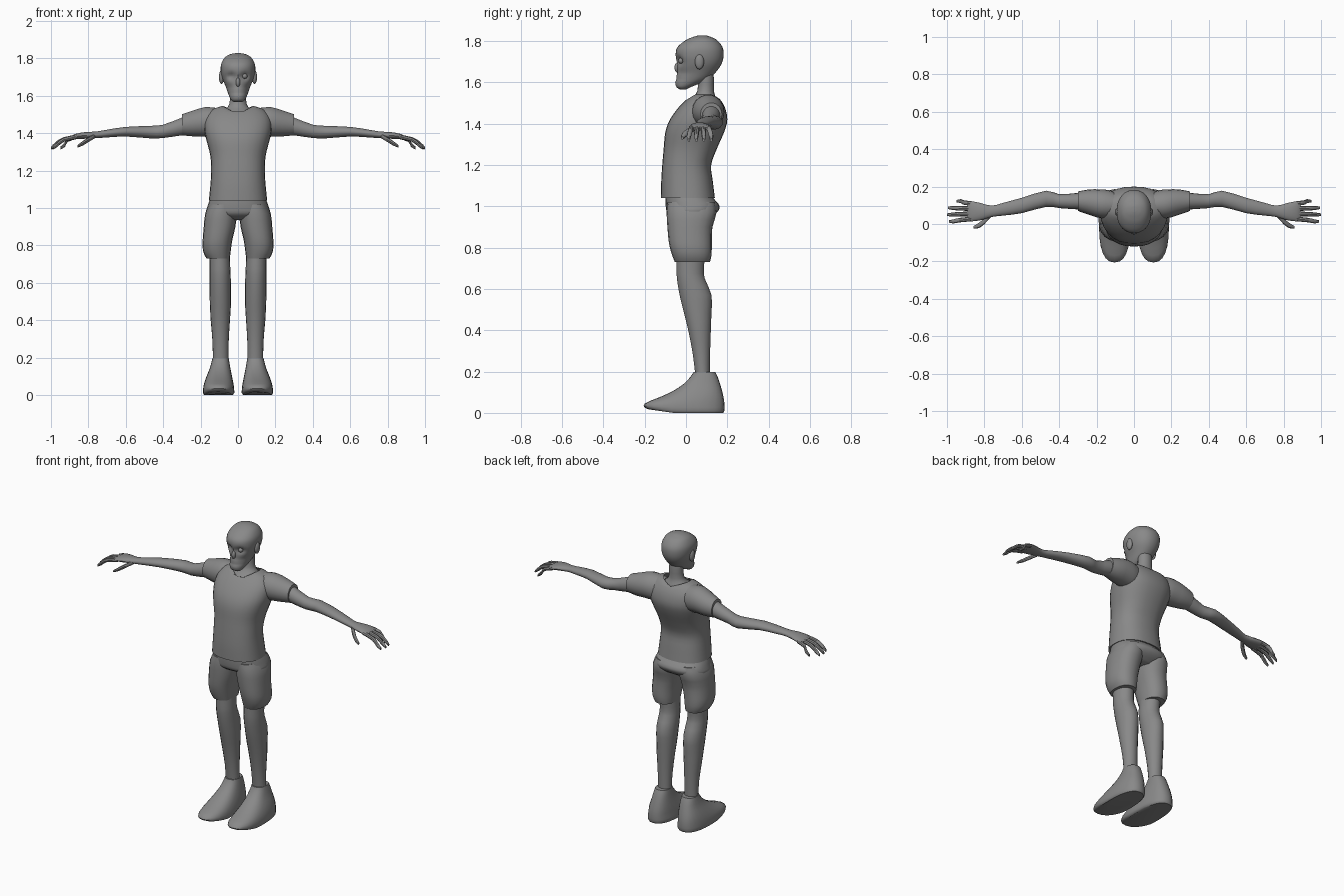
import bpy, bmesh, math
from mathutils import Vector

grey = bpy.data.materials.new("plain_grey")
grey.diffuse_color = (0.25, 0.25, 0.25, 1)


def finish(name, bm, mirror=False, angle=40):
    bmesh.ops.recalc_face_normals(bm, faces=bm.faces)
    me = bpy.data.meshes.new(name)
    bm.to_mesh(me)
    bm.free()
    me.materials.append(grey)
    ob = bpy.data.objects.new(name, me)
    bpy.context.collection.objects.link(ob)
    bpy.ops.object.select_all(action='DESELECT')
    ob.select_set(True)
    bpy.context.view_layer.objects.active = ob
    bpy.ops.object.shade_smooth_by_angle(angle=math.radians(angle))
    if mirror:
        ob.modifiers.new("Mirror", 'MIRROR').use_mirror_merge = False
    return ob


def refine(rows, n):
    """Smooth in-between sections along a list of section rows."""
    out = []
    for i in range(len(rows) - 1):
        a, b = rows[max(i - 1, 0)], rows[i]
        c, d = rows[i + 1], rows[min(i + 2, len(rows) - 1)]
        for k in range(n):
            t = k / n
            out.append([0.5 * (2 * q + (r - p) * t + (2 * p - 5 * q + 4 * r - s) * t * t
                               + (3 * q - p - 3 * r + s) * t ** 3)
                        for p, q, r, s in zip(a, b, c, d)])
    return out + [rows[-1]]


def rounded(t, e):
    c, s = math.cos(t), math.sin(t)
    return (math.copysign(abs(c) ** e, c), math.copysign(abs(s) ** e, s))


def loft(rows, axis, sides=20, n=2, e=1.0, caps=(True, True), warp=None):
    """axis 'z': rows (z, x0, x1, y0, y1). axis 'x': rows (x, y, z, ry, rz)."""
    bm = bmesh.new()
    rings = []
    for r in refine(rows, n):
        ring = []
        for k in range(sides):
            u, v = rounded(2 * math.pi * k / sides, e)
            if axis == 'z':
                z, x0, x1, y0, y1 = r
                p = Vector(((x0 + x1) / 2 + u * (x1 - x0) / 2,
                            (y0 + y1) / 2 + v * (y1 - y0) / 2, z))
            else:
                p = Vector((r[0], r[1] + u * r[3], r[2] + v * r[4]))
            ring.append(bm.verts.new(warp(p) if warp else p))
        rings.append(ring)
    for a, b in zip(rings, rings[1:]):
        for k in range(sides):
            j = (k + 1) % sides
            bm.faces.new((a[k], a[j], b[j], b[k]))
    for ring, cap in ((rings[0], caps[0]), (rings[-1], caps[1])):
        if cap:
            bm.faces.new(ring)
    return bm


def centred(rows):
    return [(z, -h, h, y0, y1) for z, h, y0, y1 in rows]


def ball(name, centre, radii, mirror=False):
    bm = bmesh.new()
    bmesh.ops.create_uvsphere(bm, u_segments=16, v_segments=10, radius=1)
    for v in bm.verts:
        v.co = Vector(c + r * q for c, r, q in zip(centre, radii, v.co))
    return finish(name, bm, mirror)


# Head with hollow eye sockets and cheeks
def face(p):
    if p.y < 0.05:
        for x, z, r, depth in ((0.036, 1.705, 0.02, 0.022), (0.05, 1.64, 0.02, 0.008)):
            d2 = (abs(p.x) - x) ** 2 + (p.z - z) ** 2
            p.y += depth * math.exp(-d2 / r ** 2)
        p.y += 0.006 * math.exp(-((p.z - 1.615) / 0.007) ** 2)
    return p


finish("head", loft(centred([
    (1.566, 0.022, -0.03, 0.0), (1.58, 0.038, -0.048, 0.03), (1.61, 0.052, -0.052, 0.10),
    (1.65, 0.066, -0.042, 0.145), (1.69, 0.083, -0.044, 0.172), (1.73, 0.092, -0.05, 0.182),
    (1.77, 0.09, -0.042, 0.177), (1.805, 0.07, 0.0, 0.15), (1.822, 0.042, 0.04, 0.115),
    (1.828, 0.012, 0.065, 0.095)]), 'z', 36, 4, 0.92, warp=face))
ball("nose", (0, -0.042, 1.672), (0.012, 0.014, 0.024))
ball("ear", (0.088, 0.065, 1.7), (0.014, 0.022, 0.037), True)
ball("eye", (0.036, -0.024, 1.705), (0.014, 0.014, 0.014))

# Neck spreading into the upper chest
finish("neck", loft(centred([
    (1.44, 0.13, -0.05, 0.17), (1.49, 0.11, -0.015, 0.16), (1.53, 0.065, 0.035, 0.143),
    (1.56, 0.045, 0.055, 0.135), (1.62, 0.043, 0.06, 0.135), (1.66, 0.04, 0.06, 0.13)]), 'z'))


# Shirt body with a V-shaped neckline
def neckline(p):
    if p.z > 1.52:
        w = max(0, 1 - abs(p.x) / 0.08)
        t = min(1, (p.z - 1.52) / 0.025)
        front = p.y < 0.08
        p.z -= w * t * (0.045 if front else 0.03)
        p.y += w * t * (-0.022 if front else 0.015)
    return p


finish("shirt", loft(centred([
    (1.04, 0.156, -0.12, 0.14), (1.12, 0.148, -0.12, 0.13), (1.2, 0.143, -0.115, 0.122),
    (1.28, 0.148, -0.108, 0.15), (1.36, 0.168, -0.1, 0.185), (1.42, 0.18, -0.078, 0.2),
    (1.48, 0.175, -0.035, 0.188), (1.525, 0.14, 0.01, 0.16), (1.545, 0.085, 0.03, 0.14)]),
    'z', 28, 3, 0.85, (True, False), neckline))
finish("sleeve", loft([
    (0.07, 0.1, 1.455, 0.06, 0.075), (0.13, 0.105, 1.458, 0.075, 0.08),
    (0.18, 0.108, 1.46, 0.077, 0.08), (0.24, 0.117, 1.452, 0.068, 0.07),
    (0.3, 0.122, 1.445, 0.052, 0.057)], 'x', 18), True)

# Arms, palms and fingers
finish("arm", loft([
    (0.24, 0.12, 1.45, 0.045, 0.052), (0.3, 0.122, 1.436, 0.044, 0.048),
    (0.4, 0.122, 1.41, 0.037, 0.036), (0.47, 0.135, 1.406, 0.043, 0.034),
    (0.6, 0.099, 1.408, 0.041, 0.026), (0.7, 0.079, 1.398, 0.034, 0.021),
    (0.76, 0.068, 1.391, 0.03, 0.018), (0.82, 0.066, 1.388, 0.046, 0.018),
    (0.87, 0.068, 1.382, 0.054, 0.014), (0.89, 0.067, 1.375, 0.05, 0.009)], 'x', 18), True)
for i, (y0, y1, tip) in enumerate(((0.028, 0.014, 0.99), (0.055, 0.05, 1.0),
                                   (0.082, 0.086, 0.995), (0.108, 0.122, 0.95))):
    mid = (0.87 + tip) / 2
    finish(f"finger_{i + 1}", loft([
        (0.86, y0, 1.381, 0.013, 0.012), (mid, (y0 + y1) / 2, 1.366, 0.012, 0.012),
        (tip - 0.025, y1, 1.34, 0.011, 0.013), (tip, y1, 1.32, 0.006, 0.008)], 'x', 8), True)
finish("thumb", loft([
    (0.765, 0.052, 1.386, 0.015, 0.013), (0.8, 0.015, 1.365, 0.016, 0.013),
    (0.83, -0.008, 1.346, 0.014, 0.012), (0.858, -0.018, 1.33, 0.007, 0.007)], 'x', 8), True)

# Shorts: hips and two legs
finish("shorts_hips", loft(centred([
    (1.055, 0.145, -0.1, 0.125), (1.04, 0.152, -0.1, 0.132), (1.0, 0.166, -0.098, 0.163),
    (0.965, 0.168, -0.088, 0.145), (0.935, 0.1, -0.04, 0.1)]), 'z', 28, 3, 0.85))
finish("shorts_leg", loft([
    (1.02, 0.012, 0.15, -0.09, 0.14), (0.97, 0.006, 0.175, -0.094, 0.148),
    (0.9, 0.014, 0.183, -0.09, 0.128), (0.84, 0.028, 0.188, -0.085, 0.125),
    (0.8, 0.035, 0.19, -0.078, 0.125), (0.76, 0.04, 0.184, -0.066, 0.123),
    (0.73, 0.044, 0.168, -0.054, 0.116)], 'z', 20, 2, 0.88), True)

# Bare lower legs
finish("leg", loft([
    (0.8, 0.045, 0.155, -0.05, 0.095), (0.7, 0.042, 0.152, -0.047, 0.088),
    (0.65, 0.04, 0.152, -0.045, 0.092), (0.57, 0.037, 0.153, -0.032, 0.125),
    (0.48, 0.038, 0.15, -0.01, 0.124), (0.4, 0.043, 0.146, 0.01, 0.121),
    (0.28, 0.05, 0.136, 0.033, 0.117), (0.15, 0.052, 0.134, 0.048, 0.115)], 'z', 18), True)


# Shoes: long toe that narrows and lifts a little
def toe(p):
    if p.y < -0.06:
        p.z += 0.02 * min(1, (-0.06 - p.y) / 0.14) * max(0, 1 - p.z / 0.04)
    return p


finish("shoe", loft([
    (0.0, 0.03, 0.18, -0.18, 0.18), (0.012, 0.02, 0.187, -0.2, 0.186),
    (0.045, 0.022, 0.185, -0.2, 0.186), (0.075, 0.027, 0.177, -0.13, 0.182),
    (0.105, 0.033, 0.166, -0.065, 0.175), (0.14, 0.04, 0.152, -0.012, 0.165),
    (0.175, 0.046, 0.142, 0.022, 0.153), (0.198, 0.05, 0.136, 0.036, 0.142)],
    'z', 24, 2, 0.82, warp=toe), True)
